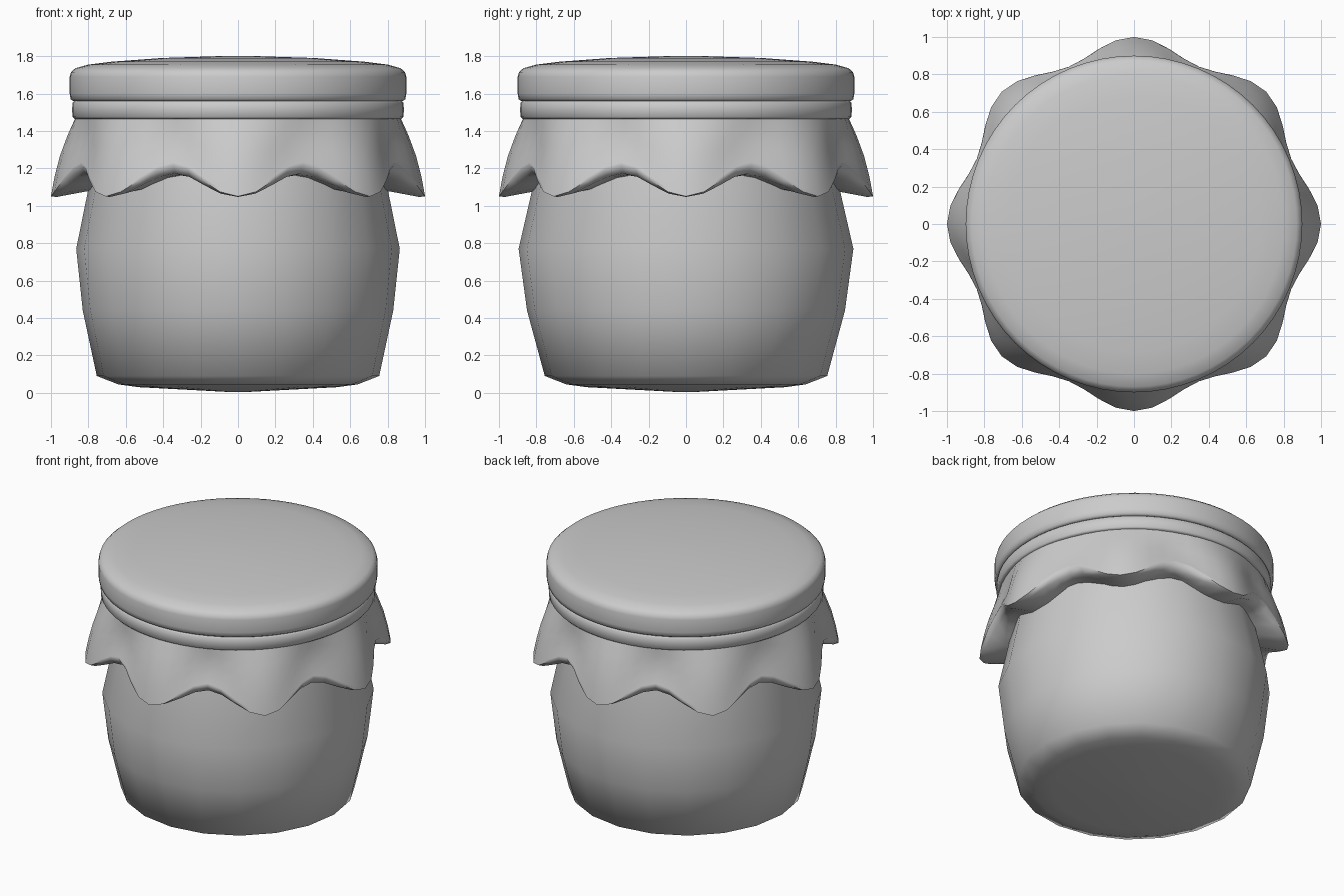
import bpy, bmesh
from math import sin, cos, pi, radians

if "Cube" in bpy.data.objects:
    bpy.data.objects.remove(bpy.data.objects["Cube"])


def loft(name, rings, segs, angle=50):
    """Skin a stack of rings; each ring is a function of angle giving (rx, ry, z)."""
    bm = bmesh.new()
    loops = []
    for ring in rings:
        loop = []
        for i in range(segs):
            a = 2 * pi * i / segs
            rx, ry, z = ring(a)
            loop.append(bm.verts.new((rx * cos(a), ry * sin(a), z)))
        loops.append(loop)
    for lo, hi in zip(loops, loops[1:]):
        for i in range(segs):
            j = (i + 1) % segs
            bm.faces.new((lo[i], lo[j], hi[j], hi[i]))
    # close both ends with fans
    for loop, up in ((loops[0], False), (loops[-1], True)):
        c = bm.verts.new((0, 0, sum(v.co.z for v in loop) / segs))
        for i in range(segs):
            a, b = loop[i], loop[(i + 1) % segs]
            bm.faces.new((a, b, c) if up else (b, a, c))
    bmesh.ops.recalc_face_normals(bm, faces=bm.faces)
    me = bpy.data.meshes.new(name)
    bm.to_mesh(me)
    bm.free()
    ob = bpy.data.objects.new(name, me)
    bpy.context.collection.objects.link(ob)
    bpy.ops.object.select_all(action='DESELECT')
    ob.select_set(True)
    bpy.context.view_layer.objects.active = ob
    bpy.ops.object.shade_smooth_by_angle(angle=radians(angle))
    return ob


def circle(rx, z, ry=None):
    return lambda a: (rx, ry or rx, z)


# jar body, slightly oval belly and shallow domed base
loft("jar_body", [circle(*p) for p in (
    (0.06, 0.005), (0.53, 0.03), (0.64, 0.045), (0.755, 0.09),
    (0.83, 0.44, 0.85), (0.865, 0.77, 0.895), (0.79, 1.14, 0.81),
    (0.78, 1.46))], 20, 60)


# cloth skirt with eight flared points
def skirt_ring(t):
    def ring(a):
        w = cos(8 * a)
        r = 0.865 + t * (0.09 + 0.045 * w) + 0.02 * sin(pi * t) * w
        z = 1.48 + t * (1.135 - 0.085 * w - 1.48)
        return r, r, z
    return ring


def hem_inner(a):
    w = cos(8 * a)
    r = 0.83 - 0.01 * w
    return r, r, 1.12 - 0.045 * w


def hem_lip(a):
    w = cos(8 * a)
    r = 0.925 + 0.045 * w
    return r, r, 1.11 - 0.063 * w


loft("cloth_skirt", [hem_inner, hem_lip] +
     [skirt_ring(t) for t in (1, 0.95, 0.75, 0.5, 0.25, 0)], 64, 60)

# tie band around the neck
loft("tie_band", [circle(*p) for p in (
    (0.84, 1.465), (0.875, 1.465), (0.885, 1.475), (0.887, 1.515),
    (0.885, 1.55), (0.875, 1.56), (0.84, 1.562))], 64, 60)

# padded cloth-covered lid
loft("cloth_lid", [circle(*p) for p in (
    (0.84, 1.56), (0.88, 1.56), (0.895, 1.57), (0.90, 1.60), (0.90, 1.69),
    (0.893, 1.715), (0.87, 1.735), (0.80, 1.755), (0.68, 1.77), (0.41, 1.79),
    (0.10, 1.80))], 64, 60)
